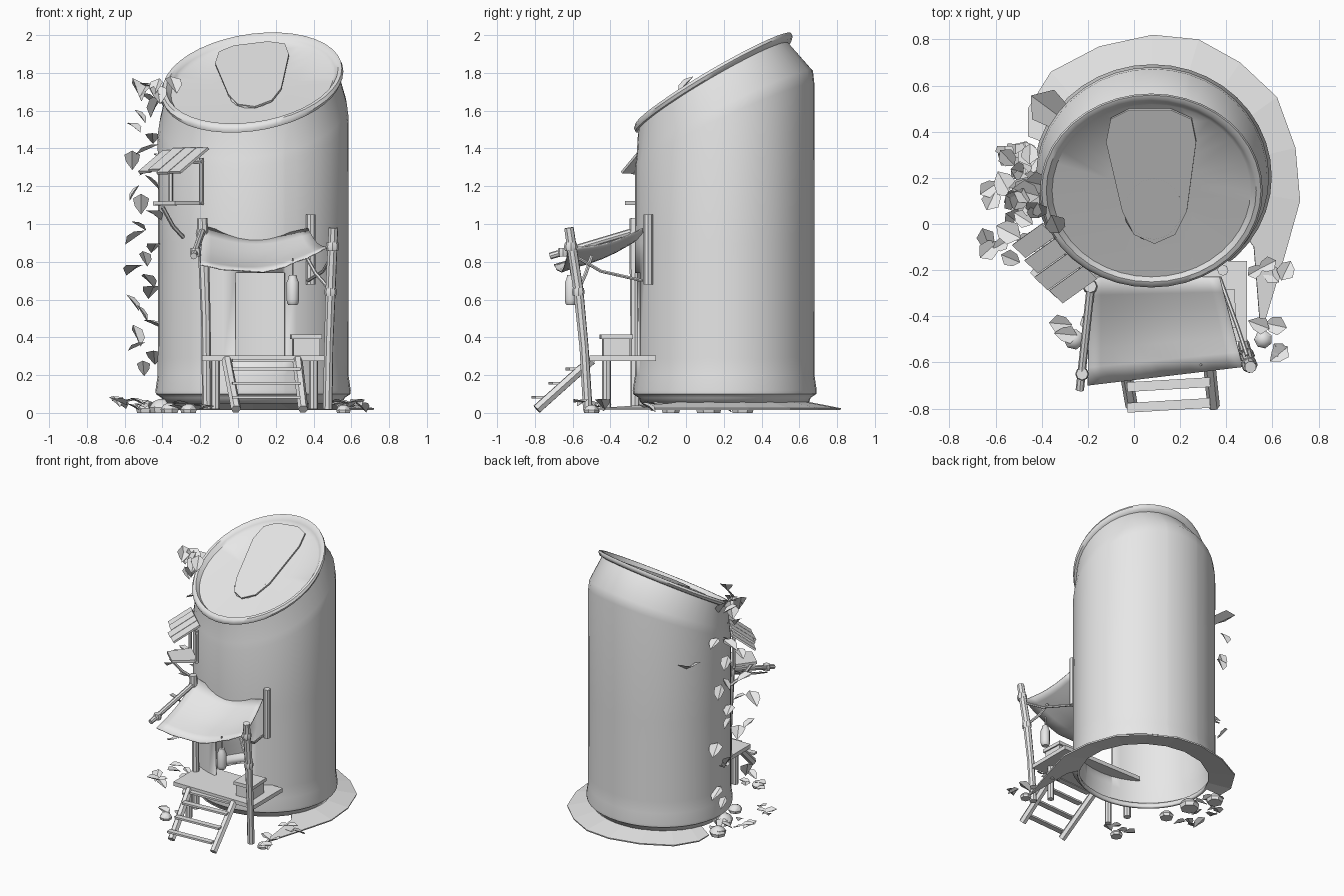
import bpy, bmesh, math, random
from mathutils import Vector, Matrix

random.seed(4)
if "Cube" in bpy.data.objects:
    bpy.data.objects.remove(bpy.data.objects["Cube"])

clay = bpy.data.materials.new("plain_grey")
clay.use_nodes = True
clay.diffuse_color = (0.8, 0.8, 0.8, 1)
clay.node_tree.nodes["Principled BSDF"].inputs["Base Color"].default_value = (0.8, 0.8, 0.8, 1)


def add(name, verts, faces, smooth=None, solid=0.0, offset=-1):
    mesh = bpy.data.meshes.new(name)
    mesh.from_pydata([tuple(v) for v in verts], [], faces)
    mesh.materials.append(clay)
    obj = bpy.data.objects.new(name, mesh)
    bpy.context.collection.objects.link(obj)
    bm = bmesh.new()
    bm.from_mesh(mesh)
    bmesh.ops.recalc_face_normals(bm, faces=bm.faces)
    bm.to_mesh(mesh)
    bm.free()
    if solid:
        mod = obj.modifiers.new("thickness", "SOLIDIFY")
        mod.thickness, mod.offset = solid, offset
    if smooth:
        bpy.ops.object.select_all(action="DESELECT")
        obj.select_set(True)
        bpy.context.view_layer.objects.active = obj
        bpy.ops.object.shade_smooth_by_angle(angle=math.radians(smooth))
    return obj


def grid_faces(rows, n, closed=True):
    return [(r * n + i, r * n + (i + 1) % n, (r + 1) * n + (i + 1) % n, (r + 1) * n + i)
            for r in range(rows - 1) for i in range(n if closed else n - 1)]


SLOPE_Y, SLOPE_X = 0.58, 0.12      # tilt of the cut-off top


def ring(cx, cy, rx, ry, z, tilt, n):
    pts = []
    for i in range(n):
        a = math.tau * i / n
        dx, dy = rx * math.cos(a), ry * math.sin(a)
        pts.append((cx + dx, cy + dy, z + tilt * (SLOPE_Y * dy + SLOPE_X * dx)))
    return pts


def tube(name, pts, r, n=8):
    pts = [Vector(p) for p in pts]
    radii = r if isinstance(r, (list, tuple)) else [r] * len(pts)
    verts = []
    for i, p in enumerate(pts):
        d = (pts[min(i + 1, len(pts) - 1)] - pts[max(i - 1, 0)]).normalized()
        q = d.to_track_quat("Z", "Y")
        verts += [p + q @ Vector((radii[i] * math.cos(math.tau * k / n),
                                  radii[i] * math.sin(math.tau * k / n), 0)) for k in range(n)]
    caps = [tuple(range(n)), tuple(range(len(verts) - n, len(verts)))]
    return add(name, verts, grid_faces(len(pts), n) + caps, smooth=40)


def box(name, lo, hi, turn=0.0):
    lo, hi = Vector(lo), Vector(hi)
    c, h = (lo + hi) / 2, (hi - lo) / 2
    rot = Matrix.Rotation(turn, 3, "Z")
    verts = [c + rot @ Vector((x * h.x, y * h.y, z * h.z))
             for x in (-1, 1) for y in (-1, 1) for z in (-1, 1)]
    return add(name, verts, [(0, 1, 3, 2), (4, 6, 7, 5), (0, 4, 5, 1),
                             (2, 3, 7, 6), (0, 2, 6, 4), (1, 5, 7, 3)])


# Tower: open-bottomed shell with slanted shoulder, rolled rim and sunken lid
N = 40
rings = [ring(0.08, 0.205, r, r - 0.03, z, 0, N)
         for r, z in ((0.475, 0.05), (0.485, 0.08), (0.515, 0.1), (0.517, 0.12), (0.505, 0.2), (0.504, 0.9))]
rings += [ring(0.08, 0.205, r, r - 0.03, z, t, N)
          for r, z, t in ((0.505, 1.52, 0.8), (0.497, 1.58, 0.85))]
rings += [ring(0.075, 0.145, r, r * 0.87, z, 1, N)
          for r, z in ((0.458, 1.725), (0.475, 1.73), (0.483, 1.75), (0.475, 1.768), (0.455, 1.768),
                       (0.442, 1.75), (0.43, 1.733), (0.2, 1.725))]
tower = add("tower_shell", sum(rings, []),
            grid_faces(len(rings), N) + [tuple(range(N * (len(rings) - 1), N * len(rings)))],
            smooth=45, solid=0.018)

# Doorway cut through the front wall
bm = bmesh.new()
bm.from_mesh(tower.data)
DOOR = (-0.015, 0.25, 0.29, 0.74)
for value, axis in zip(DOOR, ("x", "x", "z", "z")):
    co, no = Vector(), Vector()
    setattr(co, axis, value)
    setattr(no, axis, 1)
    bmesh.ops.bisect_plane(bm, geom=bm.verts[:] + bm.edges[:] + bm.faces[:], plane_co=co, plane_no=no)
hole = []
for f in bm.faces:
    c = f.calc_center_median()
    if c.y < 0 and DOOR[0] < c.x < DOOR[1] and DOOR[2] < c.z < DOOR[3]:
        hole.append(f)
bmesh.ops.delete(bm, geom=hole, context="FACES")
bm.to_mesh(tower.data)
bm.free()


# Lid panel: tapered plate with a shallow round dish
def on_lid(x, y, lift):
    return (x, y, 1.733 + lift + SLOPE_Y * (y - 0.145) + SLOPE_X * (x - 0.075))


outline = [(-0.12, 0.36), (-0.1, 0.46), (-0.02, 0.5), (0.16, 0.5), (0.25, 0.46), (0.27, 0.36),
           (0.23, 0.06), (0.18, -0.04), (0.09, -0.08), (0, -0.04), (-0.05, 0.06)]
add("lid_panel", [on_lid(x, y, 0.008) for x, y in outline], [tuple(range(len(outline)))], solid=0.012)
dish = []
for r, lift in ((0.13, 0.008), (0.122, 0.022), (0.105, 0.02), (0.07, 0.012)):
    dish += [on_lid(0.085 + r * math.cos(math.tau * i / 16), 0.065 + 1.08 * r * math.sin(math.tau * i / 16), lift)
             for i in range(16)]
add("lid_dish", dish, grid_faces(4, 16) + [tuple(range(48, 64))], smooth=60)

# Ground skirt: crescent curling round the back
edge = [(-0.46, 0.38), (-0.46, 0.5), (-0.36, 0.66), (-0.15, 0.77), (0.08, 0.82), (0.28, 0.8), (0.46, 0.7),
        (0.62, 0.55), (0.7, 0.33), (0.72, 0.1), (0.65, -0.15), (0.55, -0.48)]
inner = []
for x, y in edge:
    a = math.atan2(y - 0.2, x - 0.08)
    inner.append((0.08 + 0.46 * math.cos(a), 0.2 + 0.44 * math.sin(a), 0.06))
inner[-1] = (0.52, -0.1, 0.05)
add("ground_skirt", [(x, y, 0.025) for x, y in edge] + inner, grid_faces(2, len(edge), False), solid=0.01)

# Porch deck, legs, crate
box("deck", (-0.19, -0.51, 0.275), (0.49, -0.16, 0.305))
for x in (-0.12, 0.4):
    tube("deck_leg", [(x, -0.42, 0.02), (x, -0.42, 0.28)], 0.024)
box("crate", (0.29, -0.44, 0.305), (0.43, -0.3, 0.4), 0.05)
box("crate_rim", (0.28, -0.455, 0.39), (0.44, -0.285, 0.415), 0.05)

# Stairs
for x0, x1 in ((-0.06, -0.01), (0.315, 0.345)):
    tube("stair_rail", [(x0, -0.5, 0.28), (x1, -0.79, 0.02)], 0.027, 6)
for i in range(4):
    y, z = -0.795 + 0.09 * i, 0.075 + 0.075 * min(i, 2.6)
    box("stair_tread", (-0.03, y - 0.012, z), (0.33, y + 0.03, z + 0.014), 0.06)

# Posts, beam and braces of the porch
tube("left_post", [(-0.165, -0.27, 0.02), (-0.17, -0.27, 0.5), (-0.185, -0.27, 0.92), (-0.19, -0.27, 1.03)],
     [0.025, 0.025, 0.03, 0.028])
tube("right_post", [(0.475, -0.52, 0.02), (0.48, -0.54, 0.35), (0.49, -0.57, 0.65), (0.505, -0.62, 0.98)],
     [0.026, 0.025, 0.028, 0.026])
tube("back_post", [(0.385, -0.2, 0.68), (0.385, -0.2, 1.05)], 0.024)
tube("awning_beam", [(-0.185, -0.25, 0.97), (-0.235, -0.72, 0.83)], 0.018)
tube("long_brace", [(0.49, -0.57, 0.82), (0.45, -0.45, 0.75), (0.37, -0.23, 0.7)], 0.009, 6)
tube("short_brace", [(0.36, -0.5, 0.83), (0.41, -0.53, 0.74), (0.49, -0.57, 0.65)], 0.01, 6)
for name, p, r in (("left_lashing", (-0.19, -0.27, 0.95), 0.034), ("right_lashing", (0.5, -0.61, 0.88), 0.036),
                   ("lower_lashing", (0.49, -0.57, 0.64), 0.034), ("beam_lashing", (-0.225, -0.65, 0.85), 0.03)):
    tube(name, [Vector(p) - Vector((0, 0, 0.022)), p, Vector(p) + Vector((0, 0, 0.022))], [r * 0.85, r, r * 0.85])

# Cloth awning with sag and ragged front hem
cols, rows, cloth = 13, 7, []
for r in range(rows):
    v = r / (rows - 1)
    for c in range(cols):
        u = c / (cols - 1)
        back = Vector((-0.19 + 0.56 * u, -0.23, 0.995 - 0.015 * u))
        front = Vector((-0.2 + 0.67 * u, -0.7 + 0.08 * u, 0.79 + 0.09 * u * u))
        p = back.lerp(front, v)
        p.z -= 0.05 * math.sin(math.pi * u) + 0.03 * math.sin(math.pi * v)
        if r == rows - 1:
            p.z -= random.uniform(0, 0.015)
        cloth.append(p)
add("cloth_awning", cloth, grid_faces(rows, cols, False), smooth=60, solid=0.006)

# Hanging lantern
tube("lantern", [(0.29, -0.61, z) for z in (0.57, 0.58, 0.6, 0.69, 0.71, 0.73)],
     [0.022, 0.03, 0.033, 0.033, 0.024, 0.02], 10)
tube("lantern_cord", [(0.29, -0.61, 0.73), (0.29, -0.61, 0.82)], 0.005, 5)

# Window with plank hood, shelf and bracket on the front-left wall
a, b = Vector((-0.4, 0.0, 1.39)), Vector((-0.15, -0.235, 1.395))
out = Vector((-0.14, -0.1, -0.12))
for i in range(4):
    p, q = a.lerp(b, i / 4), a.lerp(b, (i + 0.94) / 4)
    o = out * random.uniform(0.9, 1.1)
    add("hood_plank", [p, q, q + o, p + o], [(0, 1, 2, 3)], solid=0.014)
along = (b - a).normalized()
away = Vector((along.y, -along.x, 0)).normalized()
base = Vector((-0.29, -0.13, 0))
for s in (-0.09, 0.13):
    p = base + along * s
    tube("window_jamb", [(p.x, p.y, 1.1), (p.x, p.y, 1.35)], 0.012, 6)
for z in (1.11, 1.33):
    p, q = base - along * 0.1, base + along * 0.14
    tube("window_bar", [(p.x, p.y, z), (q.x, q.y, z)], 0.011, 6)
corners = [base - along * 0.08, base + along * 0.13, base + along * 0.1 + away * 0.17, base - along * 0.06 + away * 0.17]
add("window_shelf", [p + Vector((0, 0, 1.1)) for p in corners], [(0, 1, 2, 3)], solid=0.02)
tube("shelf_bracket", [base + Vector((0, 0, 0.93)), base + away * 0.08 + Vector((0, 0, 0.99)),
                       base + away * 0.16 + Vector((0, 0, 1.09))], 0.011, 6)


# Leaves: folded pointed ovals
def leaves(name, places, lo, hi, lift):
    verts, faces = [], []
    for p in places:
        size, turn = random.uniform(lo, hi), random.uniform(0, math.tau)
        m = Matrix.Rotation(turn, 3, "Z") @ Matrix.Rotation(random.uniform(*lift), 3, "Y")
        k = len(verts)
        for u, v, w in ((-0.5, 0, 0), (-0.2, 0.38, 0.1), (0.2, 0.3, 0.1), (0.55, 0, -0.1),
                        (0.2, -0.3, 0.1), (-0.2, -0.38, 0.1)):
            verts.append(Vector(p) + m @ Vector((u, v, w)) * size)
        faces += [(k, k + 1, k + 2, k + 3), (k, k + 3, k + 4, k + 5)]
    add(name, verts, faces)


rnd = random.uniform
ivy = [(-0.5 + 0.06 * math.sin(i * 1.9), rnd(-0.12, 0.36), 0.24 + 0.058 * i) for i in range(25)]
ivy += [(rnd(-0.54, -0.34), rnd(-0.05, 0.2), rnd(1.66, 1.86)) for i in range(8)]
leaves("ivy_leaves", ivy, 0.09, 0.135, (0.3, 1.1))
leaves("broad_leaf", [(-0.37, 0.5, 1.33)], 0.21, 0.22, (0.4, 0.6))
ground = [(x + rnd(-0.08, 0.08), y + rnd(-0.08, 0.08), rnd(0.03, 0.07))
          for x, y in ((-0.24, -0.5), (0.57, -0.5), (0.6, -0.22), (-0.55, 0.1), (-0.58, -0.08), (-0.5, 0.25))
          for i in range(4)]
leaves("ground_leaves", ground, 0.07, 0.11, (-0.3, 0.5))

# Rocks at the foot of the wall
for x, y, r in ((-0.4, 0.12, 0.07), (-0.26, -0.5, 0.045), (-0.48, 0.3, 0.06), (-0.36, -0.08, 0.05), (0.56, -0.5, 0.04)):
    tube("rock", [(x, y, z * r) for z in (0, 0.4, 0.85, 1.05)], [r * 0.9, r, r * 0.7, r * 0.25], 7)
